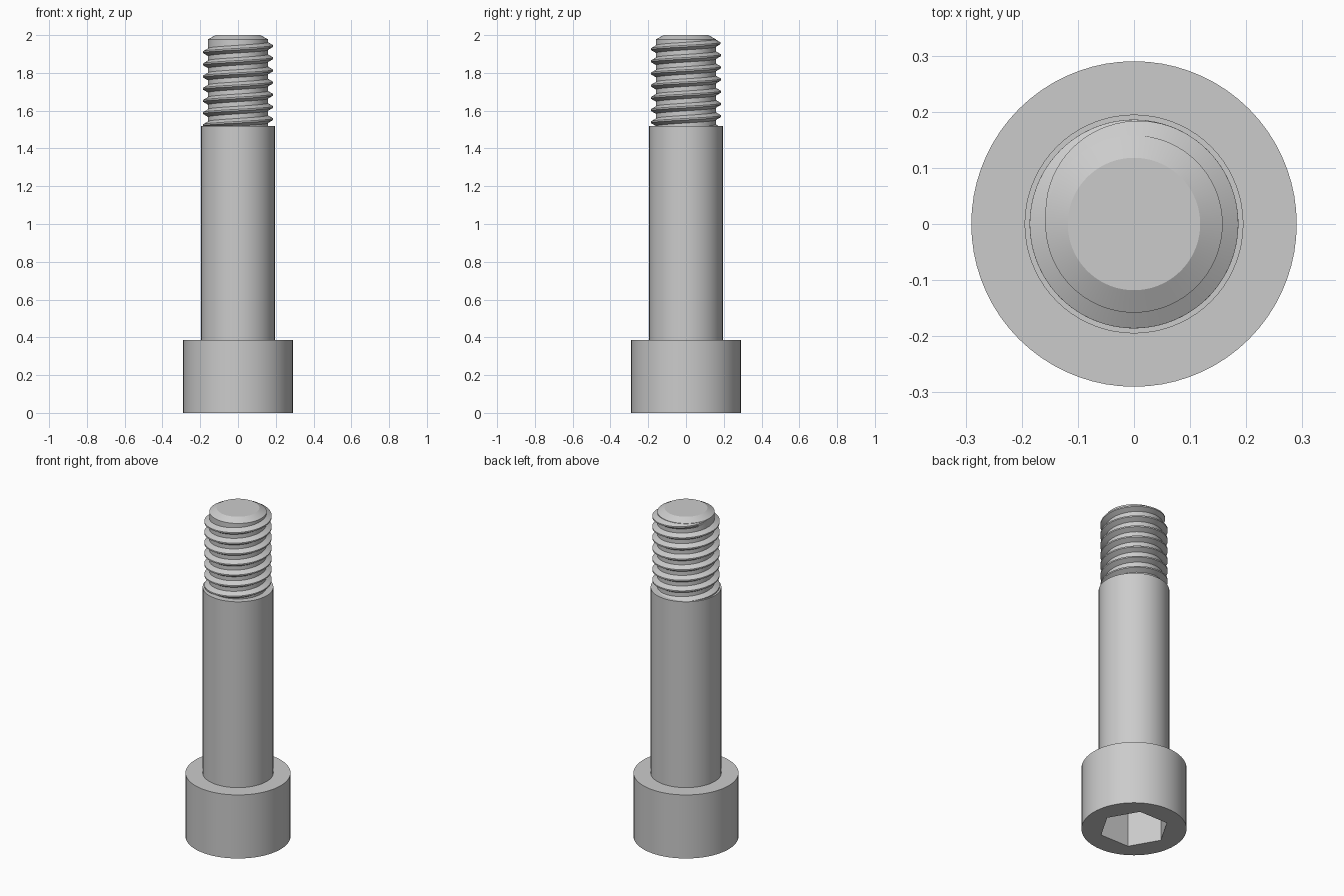
import bpy, bmesh, math
from mathutils import Vector

if "Cube" in bpy.data.objects:
    bpy.data.objects.remove(bpy.data.objects["Cube"])

SEG = 72
steel = bpy.data.materials.new("steel grey")
steel.diffuse_color = (0.6, 0.6, 0.6, 1)
steel.use_nodes = True
steel.node_tree.nodes["Principled BSDF"].inputs["Base Color"].default_value = steel.diffuse_color


def ring(bm, radius, z, n):
    return [bm.verts.new((radius * math.cos(2 * math.pi * i / n),
                          radius * math.sin(2 * math.pi * i / n), z)) for i in range(n)]


def skin(bm, a, b, closed=True):
    n = len(a)
    for i in range(n if closed else n - 1):
        j = (i + 1) % n
        bm.faces.new((a[i], a[j], b[j], b[i]))


def finish(bm, name):
    bmesh.ops.recalc_face_normals(bm, faces=bm.faces[:])
    mesh = bpy.data.meshes.new(name)
    bm.to_mesh(mesh)
    bm.free()
    mesh.materials.append(steel)
    obj = bpy.data.objects.new(name, mesh)
    bpy.context.collection.objects.link(obj)
    bpy.ops.object.select_all(action='DESELECT')
    obj.select_set(True)
    bpy.context.view_layer.objects.active = obj
    bpy.ops.object.shade_smooth_by_angle(angle=math.radians(20))
    return obj


# Bolt body: head, plain shank, thread core and chamfered tip, turned as one profile
bm = bmesh.new()
profile = [(0.29, 0), (0.29, 0.387), (0.195, 0.387), (0.195, 1.518),
           (0.158, 1.518), (0.158, 1.978), (0.118, 2.0)]
rings = [ring(bm, r, z, SEG) for r, z in profile]
for a, b in zip(rings, rings[1:]):
    skin(bm, a, b)
bm.faces.new(rings[-1])

# Hex socket sunk into the underside of the head
mouth = ring(bm, 0.193, 0, 6)
floor = ring(bm, 0.193, 0.22, 6)
skin(bm, mouth, floor)
bm.faces.new(floor)

# Flat underside between the head rim and the socket: a fan per hex side
step = SEG // 6
rim = rings[0]
for k in range(6):
    m0, m1 = mouth[k], mouth[(k + 1) % 6]
    half = k * step + step // 2
    for i in range(k * step, (k + 1) * step):
        bm.faces.new((rim[i], rim[(i + 1) % SEG], m0 if i < half else m1))
    bm.faces.new((m0, rim[half], m1))
finish(bm, "bolt_body")

# Helical thread ridge, fading into the core at the tip
PITCH, CORE, CREST = 0.0645, 0.157, 0.187
bm = bmesh.new()
end = 3 * math.pi
turns = 7.4
steps = int(turns * SEG)
fade = math.radians(120)
sections = []
for s in range(steps + 1):
    t = end - 2 * math.pi * turns * (1 - s / steps)
    z = 1.942 + PITCH * (t - 2 * math.pi) / (2 * math.pi)
    k = min(1, (end - t) / fade)
    k = math.sin(k * math.pi / 2)
    top = CORE - 0.001 + (CREST - CORE) * k
    section = []
    for r, dz in ((CORE - 0.002, -0.022), (top, -0.004), (top, 0.004), (CORE - 0.002, 0.022)):
        zz = min(z + dz, 1.977)
        section.append(bm.verts.new(Vector((r * math.cos(t), r * math.sin(t), zz))))
    sections.append(section)
for a, b in zip(sections, sections[1:]):
    skin(bm, a, b, closed=False)
finish(bm, "thread")
